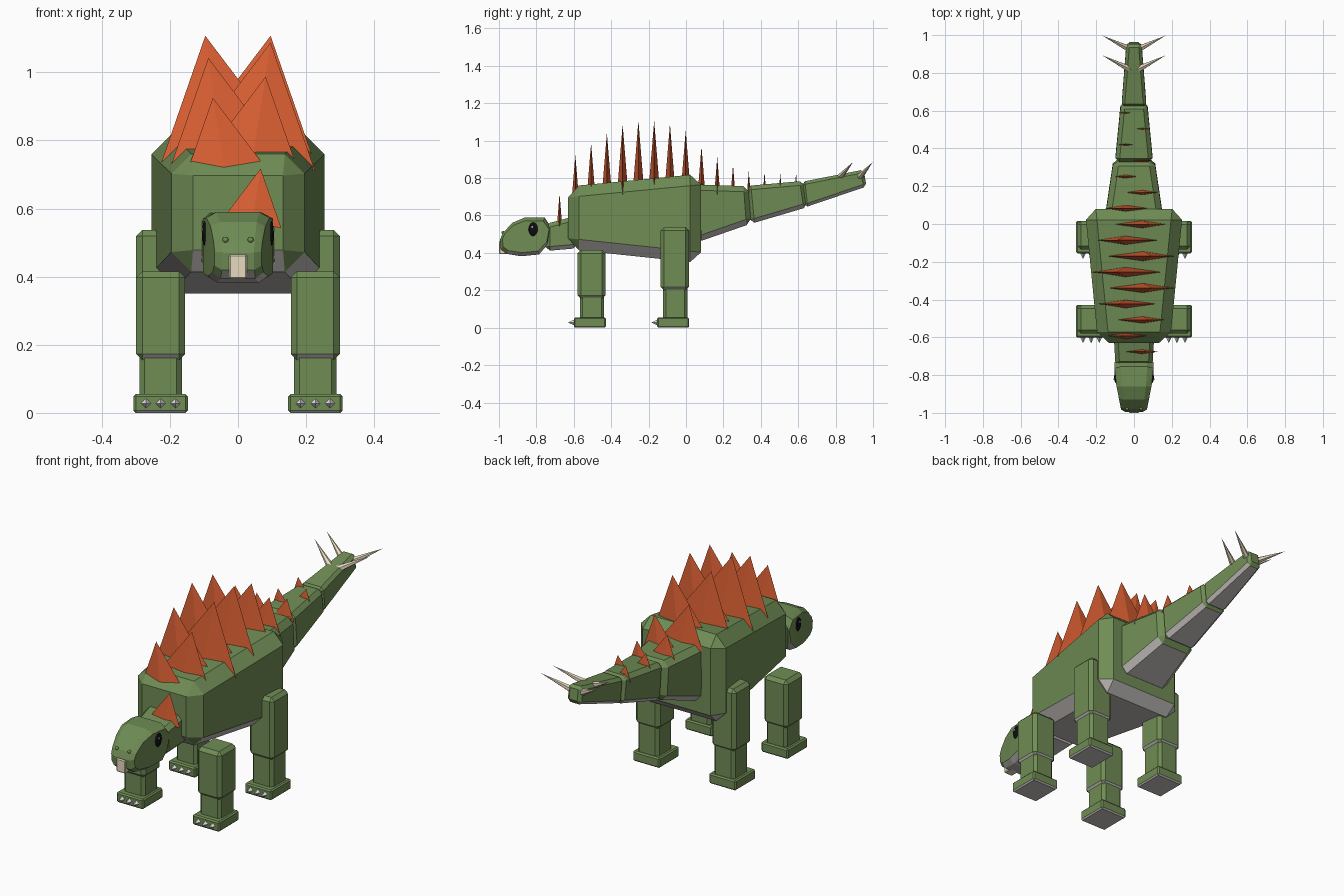
import bpy, bmesh, math
from mathutils import Matrix, Vector

cube = bpy.data.objects.get("Cube")
if cube:
    bpy.data.objects.remove(cube, do_unlink=True)


def material(name, rgb):
    m = bpy.data.materials.new(name)
    m.use_nodes = True
    m.diffuse_color = (*rgb, 1)
    bsdf = next(n for n in m.node_tree.nodes if n.type == 'BSDF_PRINCIPLED')
    bsdf.inputs["Base Color"].default_value = (*rgb, 1)
    return m


GREEN = material("skin green", (0.16, 0.262, 0.09))
GREY = material("belly grey", (0.57, 0.54, 0.52))
ORANGE = material("plate orange", (0.74, 0.122, 0.035))
BONE = material("bone beige", (0.8, 0.7, 0.52))
CLAW = material("claw white", (0.8, 0.8, 0.8))
BLACK = material("eye black", (0.004, 0.004, 0.005))
WHITE = material("eye glint", (0.8, 0.8, 0.8))


def finish(name, bm, mats, smooth=False):
    """Turn a bmesh into an object; a second material covers the underside."""
    bmesh.ops.recalc_face_normals(bm, faces=bm.faces)
    bm.normal_update()
    for f in bm.faces:
        f.smooth = smooth
        if len(mats) > 1 and f.normal.z < -0.6:
            f.material_index = 1
    mesh = bpy.data.meshes.new(name)
    bm.to_mesh(mesh)
    bm.free()
    for m in mats:
        mesh.materials.append(m)
    obj = bpy.data.objects.new(name, mesh)
    bpy.context.collection.objects.link(obj)


def block(name, front, back, bevel, cx=0, lean=0, mats=(GREEN, GREY)):
    """Chamfered tapered box; each end is (y, half width, bottom z, top z)."""
    bm = bmesh.new()
    bmesh.ops.create_cube(bm, size=2)
    for v in bm.verts:
        end = front if v.co.y < 0 else back
        y, w, low, high = end
        top = v.co.z > 0
        v.co = (cx + v.co.x * w, y + (0 if top else lean), high if top else low)
    bmesh.ops.bevel(bm, geom=bm.edges[:], offset=bevel, segments=1,
                    affect='EDGES', profile=0.5)
    finish(name, bm, mats)


def cone(name, matrix, sides, mat):
    """Unit cone with its base at the origin and its tip on z."""
    bm = bmesh.new()
    bmesh.ops.create_cone(bm, cap_ends=True, segments=sides, radius1=1,
                          radius2=0, depth=1,
                          matrix=matrix @ Matrix.Translation((0, 0, 0.5)))
    finish(name, bm, (mat,))


def spike(name, base, tip, radius, sides, mat):
    base, axis = Vector(base), Vector(tip) - Vector(base)
    turn = axis.to_track_quat('Z', 'Y').to_matrix().to_4x4()
    size = Matrix.Diagonal((radius, radius, axis.length, 1))
    cone(name, Matrix.Translation(base) @ turn @ size, sides, mat)


def ball(name, centre, size, mat):
    bm = bmesh.new()
    bmesh.ops.create_uvsphere(bm, u_segments=14, v_segments=8, radius=1,
                              matrix=Matrix.Translation(centre) @ Matrix.Diagonal((*size, 1)))
    finish(name, bm, (mat,), True)


# Body, neck and tail
block("body", (-0.63, 0.19, 0.42, 0.755), (0.08, 0.26, 0.345, 0.823), 0.058)
block("neck", (-0.75, 0.098, 0.41, 0.555), (-0.58, 0.108, 0.425, 0.6), 0.022)
block("tail_base", (0.04, 0.152, 0.455, 0.766), (0.337, 0.108, 0.558, 0.756), 0.03, lean=0.015)
block("tail_middle", (0.325, 0.1, 0.555, 0.758), (0.63, 0.07, 0.645, 0.785), 0.022, lean=0.02)
block("tail_end", (0.62, 0.066, 0.643, 0.78), (0.95, 0.04, 0.755, 0.845), 0.016, lean=0.015)

# Head: side outline hulled across the width, narrowing toward the snout
outline = [(-0.99, 0.42), (-0.995, 0.47), (-0.98, 0.505), (-0.93, 0.56),
           (-0.86, 0.59), (-0.755, 0.588), (-0.72, 0.535), (-0.735, 0.45),
           (-0.785, 0.392), (-0.88, 0.382), (-0.96, 0.395)]
bm = bmesh.new()
for y, z in outline:
    taper = 1 - 1.7 * max(0, -0.8 - y)
    for x, s in ((0.07, 1), (0.103, 0.82)):
        for side in (-1, 1):
            bm.verts.new((side * x * taper, -0.85 + (y + 0.85) * (0.5 + s / 2),
                          0.49 + (z - 0.49) * s))
bmesh.ops.convex_hull(bm, input=bm.verts[:])
bmesh.ops.delete(bm, geom=[v for v in bm.verts if not v.link_faces], context='VERTS')
finish("head", bm, (GREEN, GREY))
block("beak", (-1.0, 0.027, 0.393, 0.465), (-0.94, 0.027, 0.393, 0.465), 0.005, mats=(BONE,))

# Face details, legs, claws and tail spikes on both sides
for side, label in ((1, "left"), (-1, "right")):
    ball(label + "_eye", (side * 0.095, -0.815, 0.526), (0.011, 0.027, 0.038), BLACK)
    ball(label + "_eye_glint", (side * 0.105, -0.822, 0.538), (0.003, 0.005, 0.006), WHITE)
    ball(label + "_nostril", (side * 0.037, -0.978, 0.508), (0.009, 0.009, 0.009), GREEN)

    for leg, y, knee, top in (("front", -0.505, 0.16, 0.415), ("rear", -0.06, 0.205, 0.537)):
        name = label + "_" + leg
        cx = side * 0.227

        def part(suffix, y0, y1, w, z0, z1, bevel):
            block(name + suffix, (y0, w, z0, z1), (y1, w, z0, z1), bevel, cx)

        part("_upper_leg", y - 0.075, y + 0.075, 0.072, knee - 0.005, top, 0.018)
        part("_lower_leg", y - 0.063, y + 0.067, 0.062, 0.03, knee + 0.03, 0.015)
        part("_foot", y - 0.095, y + 0.077, 0.08, 0, 0.055, 0.007)
        for i in (-1, 0, 1):
            x = cx + i * 0.043
            spike(f"{name}_claw_{i + 2}", (x, y - 0.094, 0.028),
                  (x, y - 0.126, 0.028), 0.015, 4, CLAW)

    for i, y in enumerate((0.815, 0.92)):
        spike(f"{label}_tail_spike_{i + 1}", (side * 0.012, y, 0.797),
              (side * 0.168, y + 0.078, 0.885), 0.02, 6, BONE)

# Back plates: (tip height, half width), alternately leaning left and right
plates = [(0.717, 0.087), (0.925, 0.112), (0.987, 0.137), (1.042, 0.158),
          (1.087, 0.187), (1.107, 0.188), (1.107, 0.187), (1.09, 0.171),
          (1.055, 0.14), (0.97, 0.117), (0.912, 0.1), (0.87, 0.08),
          (0.837, 0.058), (0.832, 0.048), (0.825, 0.042), (0.828, 0.042)]
for i, (tip, w) in enumerate(plates):
    side = 1 if i % 2 == 0 else -1
    height, lean = w * 1.87, math.radians(9)
    place = Matrix.Translation((side * 0.041, -0.676 + 0.0843 * i, tip - height * math.cos(lean)))
    size = Matrix.Diagonal((w, w * 0.15, height, 1))
    cone(f"back_plate_{i + 1}", place @ Matrix.Rotation(side * lean, 4, 'Y') @ size, 4, ORANGE)
